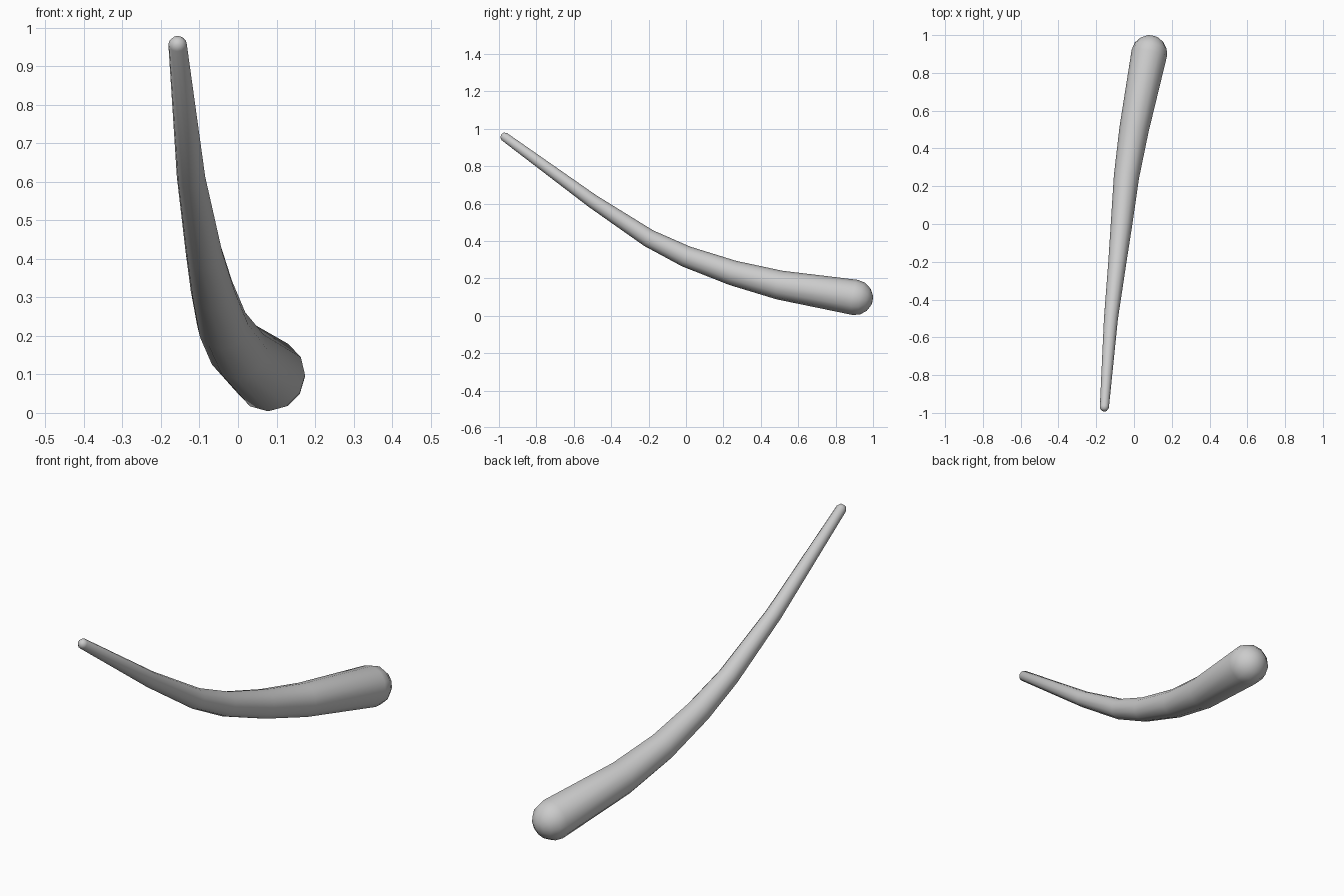
import bpy, bmesh, math
from mathutils import Vector

if "Cube" in bpy.data.objects:
    bpy.data.objects.remove(bpy.data.objects["Cube"])

SIDES = 12

# Centreline stations from thin tip to thick end: (x, y, z, radius)
path = [
    (-0.157, -0.972, 0.958, 0.024),
    (-0.122, -0.500, 0.613, 0.037),
    (-0.088, -0.200, 0.415, 0.048),
    (-0.066, 0.000, 0.317, 0.057),
    (-0.040, 0.250, 0.229, 0.067),
    (0.000, 0.500, 0.164, 0.078),
    (0.081, 0.905, 0.098, 0.095),
]
centres = [Vector(p[:3]) for p in path]
radii = [p[3] for p in path]


def tangent(i):
    a = centres[max(i - 1, 0)]
    b = centres[min(i + 1, len(centres) - 1)]
    return (b - a).normalized()


stations = [(centres[i], tangent(i), radii[i]) for i in range(len(path))]


# Rounded cap rings beyond an end, length given as a fraction of its radius
def cap(index, direction, length, angles):
    c, t, r = stations[index]
    return [(c + t * direction * r * length * math.sin(math.radians(a)), t,
             r * math.cos(math.radians(a))) for a in angles]


tip_cap = cap(0, -1, 0.8, [50])
end_cap = cap(-1, 1, 1.0, [25, 50, 72])
tip_pole = stations[0][0] - stations[0][1] * radii[0] * 0.8
end_pole = stations[-1][0] + stations[-1][1] * radii[-1]

# Sweep round sections along the bend
bm = bmesh.new()
rings = []
for c, t, r in tip_cap + stations + end_cap:
    side = t.cross(Vector((0, 0, 1))).normalized()
    up = side.cross(t)
    rings.append([bm.verts.new(c + r * (side * math.cos(a) + up * math.sin(a)))
                  for a in (2 * math.pi * k / SIDES for k in range(SIDES))])
for a, b in zip(rings, rings[1:]):
    for k in range(SIDES):
        n = (k + 1) % SIDES
        bm.faces.new((a[k], a[n], b[n], b[k]))
for ring, pole in ((rings[0], tip_pole), (rings[-1], end_pole)):
    v = bm.verts.new(pole)
    for k in range(SIDES):
        bm.faces.new((ring[k], ring[(k + 1) % SIDES], v))
bmesh.ops.recalc_face_normals(bm, faces=bm.faces)

# Tapered bent body
mesh = bpy.data.meshes.new("tapered_body")
bm.to_mesh(mesh)
bm.free()
body = bpy.data.objects.new("tapered_body", mesh)
bpy.context.collection.objects.link(body)
bpy.context.view_layer.objects.active = body
body.select_set(True)
bpy.ops.object.shade_smooth_by_angle(angle=math.radians(50))
